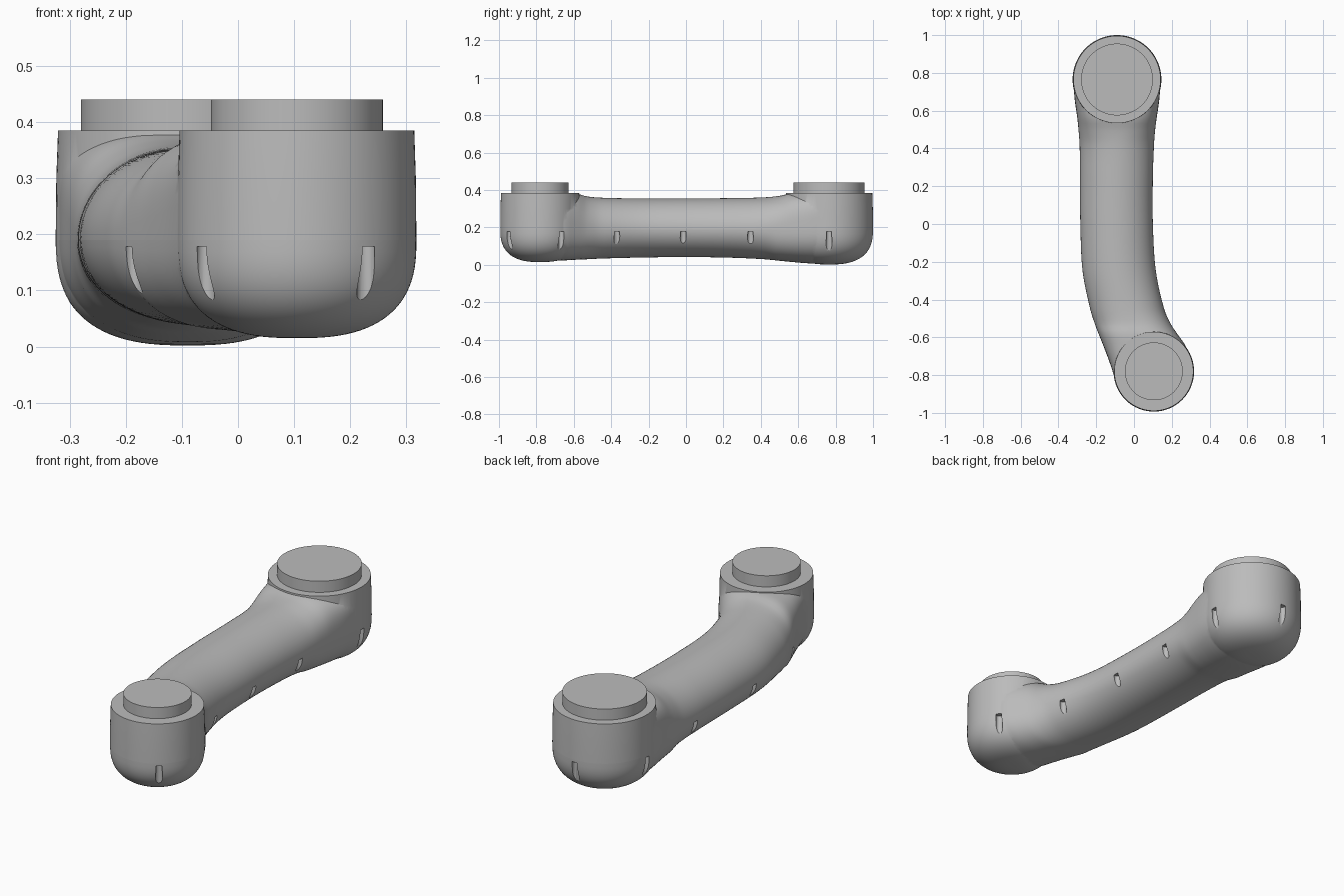
import bpy, bmesh, math
from mathutils import Vector

cube = bpy.data.objects.get("Cube")
if cube:
    bpy.data.objects.remove(cube)

SEAM, RIM, BOSS = 0.19, 0.385, 0.44
# centre x, centre y, radius, bottom z, boss radius
CUPS = {"back": (-0.09, 0.765, 0.235, 0.002, 0.19),
        "front": (0.105, -0.78, 0.213, 0.015, 0.153)}

metal = bpy.data.materials.new("satin grey")
metal.use_nodes = True
GREY = (0.5, 0.5, 0.5, 1)
metal.diffuse_color = GREY
metal.node_tree.nodes["Principled BSDF"].inputs["Base Color"].default_value = GREY


def add_object(name, bm):
    bmesh.ops.recalc_face_normals(bm, faces=bm.faces)
    mesh = bpy.data.meshes.new(name)
    bm.to_mesh(mesh)
    bm.free()
    mesh.materials.append(metal)
    obj = bpy.data.objects.new(name, mesh)
    bpy.context.collection.objects.link(obj)
    return obj


def loft(bm, rings):
    """Skin a list of closed rings and cap both ends."""
    loops = [[bm.verts.new(p) for p in ring] for ring in rings]
    for a, b in zip(loops, loops[1:]):
        for i in range(len(a)):
            j = (i + 1) % len(a)
            bm.faces.new((a[i], a[j], b[j], b[i]))
    bm.faces.new(loops[0])
    bm.faces.new(loops[-1])


def circle(x, y, z, r, n=96):
    return [(x + r * math.cos(t), y + r * math.sin(t), z)
            for t in (2 * math.pi * i / n for i in range(n))]


def power(v, e):
    return math.copysign(abs(v) ** e, v)


def cup(name, x, y, r, low):
    """Round joint housing with a softly rounded underside."""
    rings = []
    for i in range(1, 25):
        t = math.pi / 2 * i / 24
        rings.append(circle(x, y, SEAM - (SEAM - low) * math.cos(t) ** (2 / 2.6),
                            r * math.sin(t) ** (2 / 2.6)))
    rings += [circle(x, y, 0.3, r * 0.995), circle(x, y, RIM, r * 0.982)]
    bm = bmesh.new()
    loft(bm, rings)
    return add_object(name, bm)


# Arm stations: y, -x edge, +x edge, bottom, top, shoulder squareness
STATIONS = [
    (-0.85, -0.092, 0.295, 0.032, 0.380, 5.0),
    (-0.75, -0.123, 0.305, 0.021, 0.382, 4.0),
    (-0.65, -0.160, 0.275, 0.024, 0.383, 3.2),
    (-0.58, -0.188, 0.228, 0.028, 0.380, 2.7),
    (-0.53, -0.207, 0.195, 0.030, 0.366, 2.3),
    (-0.45, -0.232, 0.160, 0.034, 0.359, 2.1),
    (-0.25, -0.272, 0.116, 0.039, 0.355, 2.0),
    (0.0, -0.284, 0.100, 0.042, 0.355, 2.0),
    (0.25, -0.286, 0.100, 0.038, 0.357, 2.0),
    (0.42, -0.288, 0.106, 0.030, 0.361, 2.1),
    (0.50, -0.294, 0.112, 0.022, 0.369, 2.5),
    (0.56, -0.300, 0.120, 0.016, 0.382, 3.0),
    (0.66, -0.314, 0.134, 0.008, 0.383, 4.0),
    (0.765, -0.322, 0.142, 0.006, 0.382, 6.0)]


def slope(k, c):
    a, b = STATIONS[max(k - 1, 0)], STATIONS[min(k + 1, len(STATIONS) - 1)]
    return (b[c] - a[c]) / (b[0] - a[0])


def station(y):
    """Smoothly interpolated section values at y."""
    k = max(i for i in range(len(STATIONS) - 1) if STATIONS[i][0] <= y)
    p, q = STATIONS[k], STATIONS[k + 1]
    h = q[0] - p[0]
    t = (y - p[0]) / h
    return [(1 + 2 * t) * (1 - t) ** 2 * p[c] + t * (1 - t) ** 2 * h * slope(k, c)
            + t * t * (3 - 2 * t) * q[c] + t * t * (t - 1) * h * slope(k + 1, c)
            for c in range(1, 6)]


def section(y, n=80):
    left, right, low, top, square = station(y)
    ring = []
    for i in range(n):
        t = 2 * math.pi * i / n
        c, s = math.cos(t), math.sin(t)
        e = 2 / square if s > 0 else 2 / min(square, 2.4)
        height = top - SEAM if s > 0 else SEAM - low
        ring.append(((left + right) / 2 + (right - left) / 2 * power(c, e), y,
                     SEAM + height * power(s, e)))
    return ring


# Solid body: arm joined to both housings
first, last, steps = STATIONS[0][0], STATIONS[-1][0], 90
bm = bmesh.new()
loft(bm, [section(first + (last - first) * i / steps) for i in range(steps + 1)])
body = add_object("body", bm)
helpers = [cup(n + "_housing", *v[:4]) for n, v in CUPS.items()]

# Screw recesses: vertical bores that break out through the lower wall
bores = []
for name, degrees in (("back", (0, 90, 180)), ("front", (33, -53, -143))):
    x, y, r = CUPS[name][:3]
    for d in degrees:
        a = math.radians(d)
        bores.append((x + (r - 0.009) * math.cos(a), y + (r - 0.009) * math.sin(a)))
bores += [(station(y)[1] - 0.009, y) for y in (-0.37, -0.015, 0.345)]
bores += [(station(y)[0] + 0.009, y) for y in (-0.56, -0.14, 0.33)]
bm = bmesh.new()
for x, y in bores:
    loft(bm, [circle(x, y, z, 0.016, 20) for z in (-0.05, 0.178)])
cutter = add_object("screw_bores", bm)
cutter.hide_render = True

for other in helpers + [cutter]:
    mod = body.modifiers.new("join", "BOOLEAN")
    mod.operation = "DIFFERENCE" if other is cutter else "UNION"
    mod.solver = "EXACT"
    mod.object = other
bpy.context.view_layer.update()
solid = bpy.data.meshes.new_from_object(
    body.evaluated_get(bpy.context.evaluated_depsgraph_get()))
for obj in helpers + [cutter, body]:
    bpy.data.objects.remove(obj)

# Split the body into two shells along the seam
parts = []
for name, upper in (("upper_shell", True), ("lower_shell", False)):
    bm = bmesh.new()
    bm.from_mesh(solid)
    bmesh.ops.bisect_plane(bm, geom=bm.verts[:] + bm.edges[:] + bm.faces[:], dist=1e-5,
                           plane_co=Vector((0, 0, SEAM)), plane_no=Vector((0, 0, 1)),
                           clear_inner=upper, clear_outer=not upper)
    parts.append(add_object(name, bm))

# Raised round flanges on the housings
for name, (x, y, r, low, boss) in CUPS.items():
    bm = bmesh.new()
    loft(bm, [circle(x, y, z, boss) for z in (RIM - 0.02, BOSS)])
    parts.append(add_object(name + "_flange", bm))

bpy.ops.object.select_all(action="DESELECT")
for obj in parts:
    obj.select_set(True)
bpy.context.view_layer.objects.active = parts[0]
bpy.ops.object.shade_smooth_by_angle(angle=math.radians(35))
